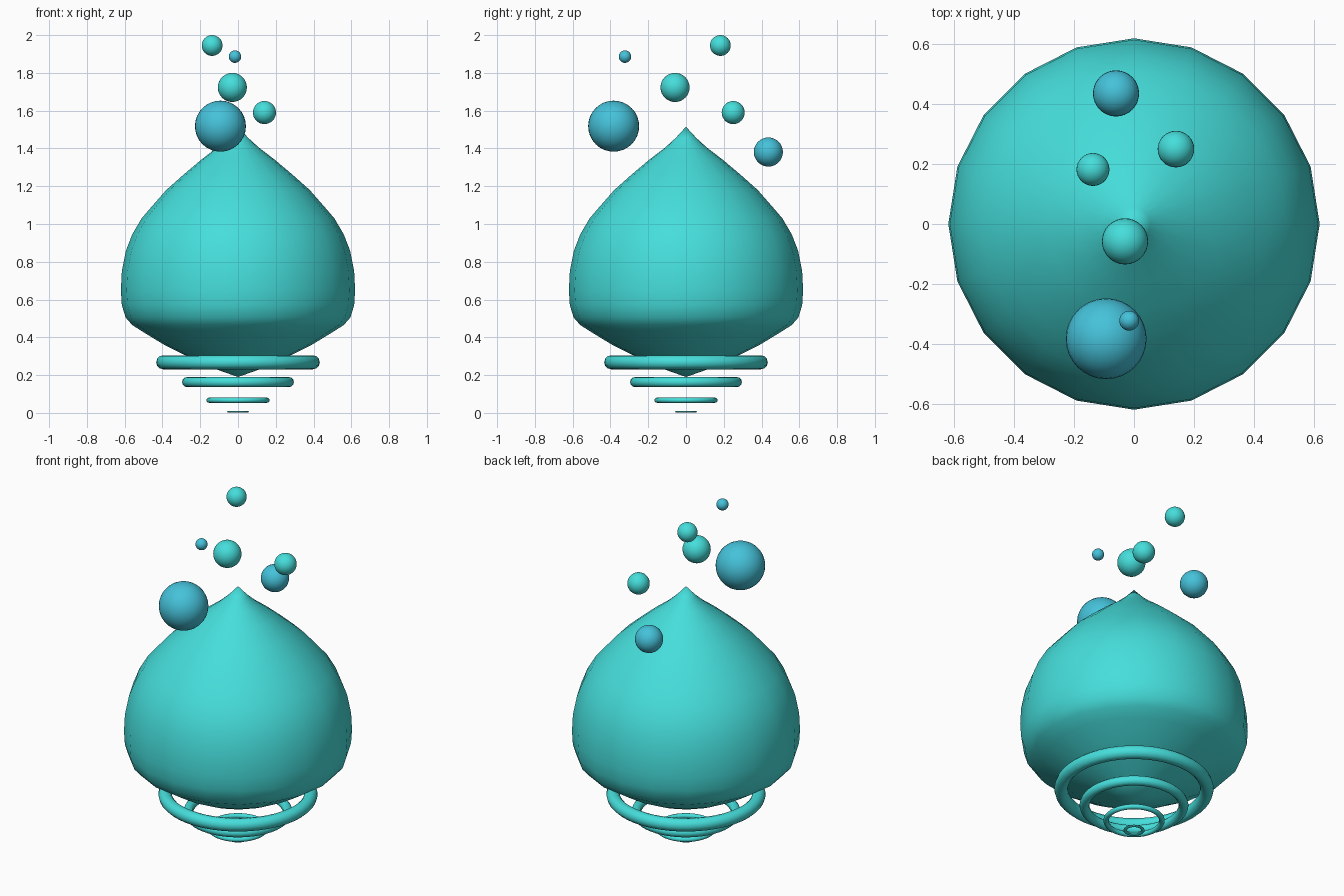
import bpy, bmesh, math
from mathutils import Matrix

if "Cube" in bpy.data.objects:
    bpy.data.objects.remove(bpy.data.objects["Cube"])


def material(name, color):
    m = bpy.data.materials.new(name)
    m.diffuse_color = (*color, 1)
    m.use_nodes = True
    m.node_tree.nodes["Principled BSDF"].inputs["Base Color"].default_value = m.diffuse_color
    return m


teal = material("teal", (0.06, 0.73, 0.71))
blue = material("blue", (0.06, 0.54, 0.70))


def finish(bm, name, mat):
    bmesh.ops.recalc_face_normals(bm, faces=bm.faces)
    for f in bm.faces:
        f.smooth = True
    me = bpy.data.meshes.new(name)
    bm.to_mesh(me)
    bm.free()
    me.materials.append(mat)
    ob = bpy.data.objects.new(name, me)
    bpy.context.collection.objects.link(ob)
    return ob


def lathe(name, profile, sides, mat, closed=False):
    """Revolve (radius, z) points around the z axis."""
    bm = bmesh.new()
    vs = [bm.verts.new((r, 0, z)) for r, z in profile]
    edges = [bm.edges.new(p) for p in zip(vs, vs[1:])]
    if closed:
        edges.append(bm.edges.new((vs[-1], vs[0])))
    bmesh.ops.spin(bm, geom=vs + edges, cent=(0, 0, 0), axis=(0, 0, 1),
                   angle=math.tau, steps=sides)
    bmesh.ops.remove_doubles(bm, verts=bm.verts, dist=0.0005)
    return finish(bm, name, mat)


# Drop-shaped body, 20 sides
lathe("drop_body", [
    (0, 0.19), (0.105, 0.227), (0.29, 0.31), (0.39, 0.36), (0.497, 0.425),
    (0.56, 0.465), (0.595, 0.505), (0.615, 0.57), (0.62, 0.65), (0.615, 0.75),
    (0.593, 0.86), (0.56, 0.945), (0.51, 1.03), (0.45, 1.10), (0.38, 1.18),
    (0.29, 1.26), (0.195, 1.34), (0.11, 1.405), (0.055, 1.455), (0, 1.515)],
    20, teal)

# Stack of shrinking rings: major radius, radial and vertical thickness, height
rings = [(0.396, 0.037, 0.037, 0.268), (0.269, 0.027, 0.027, 0.163),
         (0.152, 0.015, 0.014, 0.067), (0.048, 0.010, 0.005, 0.006)]
for i, (major, rw, rh, z) in enumerate(rings, 1):
    angles = [math.tau * k / 12 for k in range(12)]
    lathe(f"ring_{i}", [(major + rw * math.cos(a), z + rh * math.sin(a)) for a in angles],
          48, teal, closed=True)

# Floating bubbles: x, y, z, radius, material
bubbles = [(-0.093, -0.383, 1.518, 0.135, blue), (-0.03, -0.058, 1.723, 0.077, teal),
           (0.14, 0.25, 1.59, 0.061, teal), (-0.137, 0.182, 1.945, 0.055, teal),
           (-0.016, -0.323, 1.886, 0.033, blue), (-0.06, 0.436, 1.381, 0.077, blue)]
for i, (x, y, z, r, mat) in enumerate(bubbles, 1):
    bm = bmesh.new()
    bmesh.ops.create_uvsphere(bm, u_segments=32, v_segments=16, radius=r,
                              matrix=Matrix.Translation((x, y, z)))
    finish(bm, f"bubble_{i}", mat)
